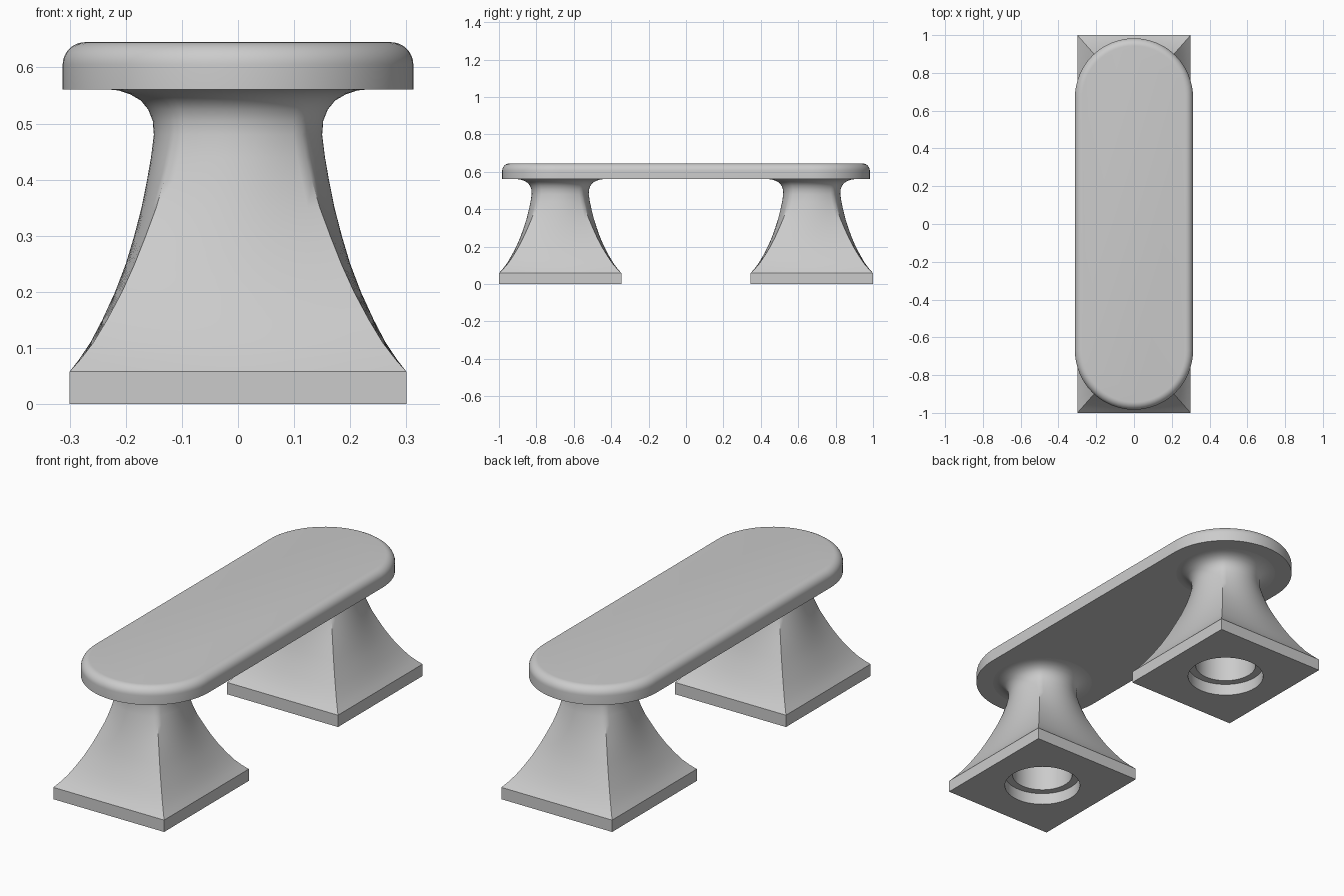
import bpy, bmesh, math

if "Cube" in bpy.data.objects:
    bpy.data.objects.remove(bpy.data.objects["Cube"])

stone = bpy.data.materials.new("grey stone")
stone.diffuse_color = (0.6, 0.6, 0.6, 1)
stone.use_nodes = True
stone.node_tree.nodes["Principled BSDF"].inputs["Base Color"].default_value = stone.diffuse_color

SEGMENTS = 64
PLATE_TOP, SEAT_BOTTOM, SEAT_TOP = 0.058, 0.561, 0.645
BASE_X, BASE_Y = 0.30, 0.3275
LEG_Y = 0.6725


def ring(half, z, square=0.0):
    """Cross-section that blends from a circle (0) to the base rectangle (1)."""
    points = []
    for i in range(SEGMENTS):
        a = 2 * math.pi * i / SEGMENTS
        c, s = math.cos(a), math.sin(a)
        k = (1 - square) + square / max(abs(c), abs(s))
        stretch = 1 + (BASE_Y / BASE_X - 1) * square
        points.append((half * c * k, half * s * k * stretch, z))
    return points


def stadium(radius, z):
    """Rounded-end outline of the seat."""
    straight = 0.983 - 0.3125
    points = []
    for end in (0, 1):
        for i in range(33):
            a = math.pi * (end + i / 32)
            y = straight * (1 - 2 * end)
            points.append((radius * math.cos(a), y + radius * math.sin(a), z))
    return points


def loft(name, rings, y=0, closed=False, caps=False, angle=45):
    """Skin consecutive rings into one smooth-shaded object."""
    bm = bmesh.new()
    loops = [[bm.verts.new(p) for p in r] for r in rings]
    pairs = list(zip(loops, loops[1:]))
    if closed:
        pairs.append((loops[-1], loops[0]))
    for low, high in pairs:
        n = len(low)
        for i in range(n):
            j = (i + 1) % n
            bm.faces.new((low[i], low[j], high[j], high[i]))
    if caps:
        bm.faces.new(loops[0][::-1])
        bm.faces.new(loops[-1])
    mesh = bpy.data.meshes.new(name)
    bm.to_mesh(mesh)
    bm.free()
    mesh.materials.append(stone)
    obj = bpy.data.objects.new(name, mesh)
    obj.location.y = y
    bpy.context.collection.objects.link(obj)
    bpy.ops.object.select_all(action='DESELECT')
    obj.select_set(True)
    bpy.context.view_layer.objects.active = obj
    bpy.ops.object.shade_smooth_by_angle(angle=math.radians(angle))
    return obj


# Column: (height, half width, squareness), flaring to a square foot and a round head
column = [(0.058, 0.300, 1.0), (0.08, 0.283, 0.97), (0.11, 0.263, 0.93),
          (0.15, 0.242, 0.88), (0.20, 0.219, 0.81), (0.25, 0.200, 0.73),
          (0.30, 0.185, 0.62), (0.35, 0.172, 0.48), (0.40, 0.162, 0.35),
          (0.44, 0.155, 0.26), (0.48, 0.150, 0.17), (0.505, 0.152, 0.12),
          (0.525, 0.160, 0.07), (0.541, 0.173, 0.04), (0.552, 0.192, 0.02),
          (0.559, 0.213, 0.0), (SEAT_BOTTOM, 0.233, 0.0)]

for side, sign in (("front", -1), ("back", 1)):
    # Square plate with a round opening underneath
    loft(side + "_base_plate",
         [ring(0.177, PLATE_TOP), ring(0.177, 0),
          ring(BASE_X, 0, 1), ring(BASE_X, PLATE_TOP, 1)], sign * LEG_Y)
    # Hollow column with a narrower bore
    bore = [ring(0.141, SEAT_BOTTOM), ring(0.141, PLATE_TOP)]
    loft(side + "_column", bore + [ring(h, z, q) for z, h, q in column],
         sign * LEG_Y, closed=True)

# Seat slab with rounded upper edge
FILLET = 0.04
seat = [stadium(0.3125, SEAT_BOTTOM)]
for i in range(9):
    a = math.pi / 2 * i / 8
    seat.append(stadium(0.3125 - FILLET * (1 - math.cos(a)),
                        SEAT_TOP - FILLET * (1 - math.sin(a))))
loft("seat", seat, caps=True, angle=35)
